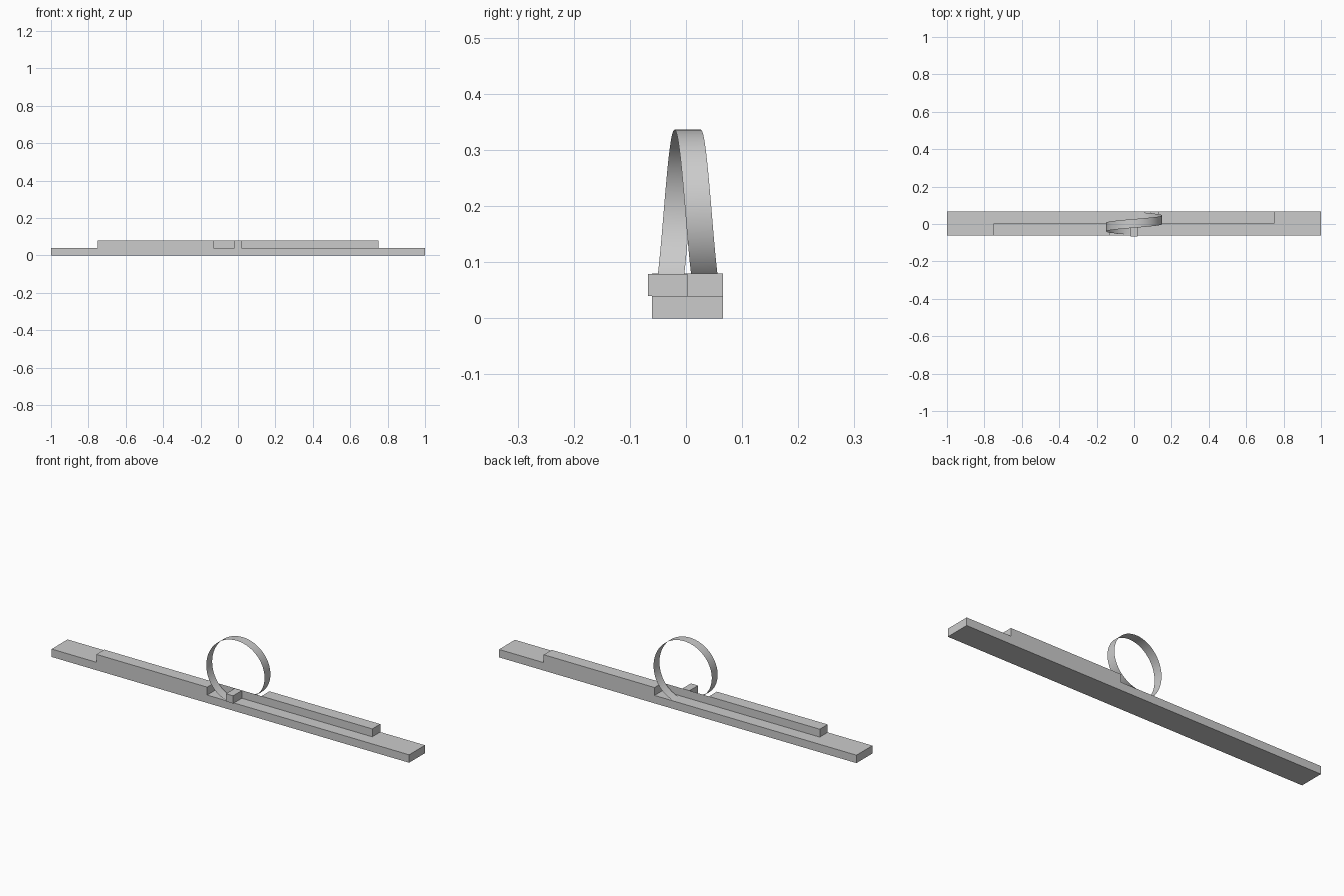
import bpy, bmesh, math

if "Cube" in bpy.data.objects:
    bpy.data.objects.remove(bpy.data.objects["Cube"])


def box(name, x0, x1, y0, y1, z0, z1):
    bm = bmesh.new()
    bmesh.ops.create_cube(bm, size=1)
    for v in bm.verts:
        v.co = (x1 if v.co.x > 0 else x0, y1 if v.co.y > 0 else y0, z1 if v.co.z > 0 else z0)
    return finish(name, bm)


def finish(name, bm):
    me = bpy.data.meshes.new(name)
    bm.to_mesh(me)
    bm.free()
    ob = bpy.data.objects.new(name, me)
    bpy.context.collection.objects.link(ob)
    return ob


FRONT, MID, BACK = -0.061, 0.002, 0.066

# Base beam, the two half-width rails and the small cross block
box("base_beam", -1, 1, FRONT, BACK, 0, 0.04)
box("entry_rail", -0.75, -0.13, FRONT, MID, 0.04, 0.08)
box("exit_rail", 0.13, 0.75, MID, BACK, 0.04, 0.08)
box("cross_block", -0.02, 0.02, -0.068, MID, 0.04, 0.079)

# Thin wall joining the rails along the middle
bm = bmesh.new()
bm.faces.new([bm.verts.new(p) for p in
              [(-0.13, MID, 0.04), (0.13, MID, 0.04), (0.13, MID, 0.08), (-0.13, MID, 0.08)]])
finish("centre_wall", bm)

# Loop: thin helical strip, front at -x, back at +x, starting at the base top
R, CZ, HALF, N = 0.149, 0.187, 0.0235, 72
end = math.acos((0.04 - CZ) / R)
bm = bmesh.new()
prev = None
for i in range(N + 1):
    a = -end + 2 * end * i / N
    x, z = R * math.sin(a), CZ + R * math.cos(a)
    y = 0.003 + 0.039 * a / math.pi
    cur = [bm.verts.new((x, y + s * HALF, z)) for s in (-1, 1)]
    if prev:
        f = bm.faces.new((prev[0], cur[0], cur[1], prev[1]))
        f.smooth = True
    prev = cur
finish("loop_strip", bm)
